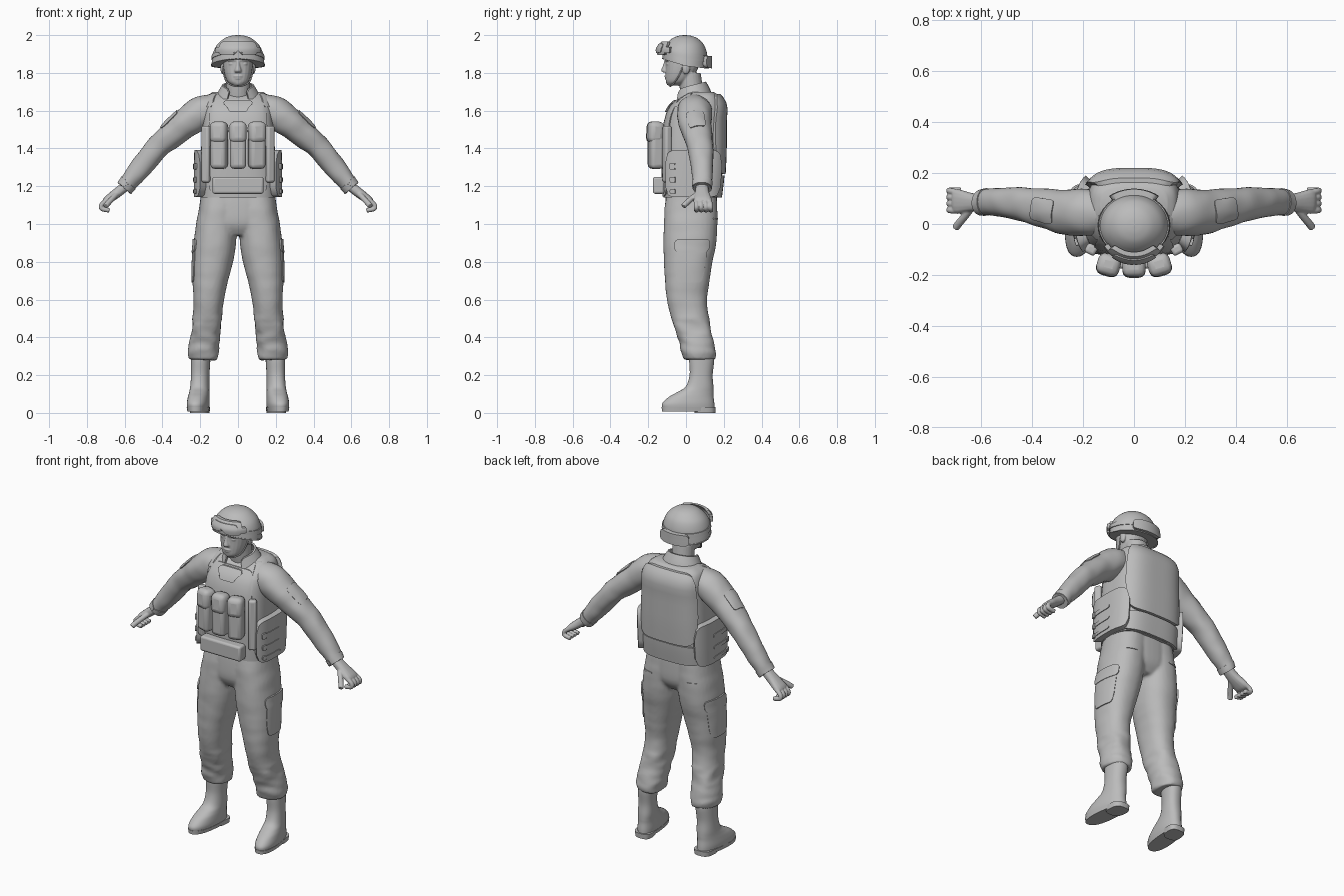
import bpy, bmesh
from math import sin, cos, pi, radians
from mathutils import Vector, Matrix, noise

default_cube = bpy.data.objects.get("Cube")
if default_cube:
    bpy.data.objects.remove(default_cube, do_unlink=True)

grey = bpy.data.materials.new("plain grey")
grey.use_nodes = True
grey.diffuse_color = (0.5, 0.5, 0.5, 1)
grey.node_tree.nodes["Principled BSDF"].inputs["Base Color"].default_value = grey.diffuse_color


def surface(rows, power=2.0, upright=True, warp=None):
    """Smooth tube through rows of (x, y, z, half width, half depth); angle zero faces forward."""
    rows = [Vector(row) for row in rows]
    last = len(rows) - 1

    def spline(u):
        i = min(int(u), last - 1)
        t = u - i
        a, b, c, d = (rows[max(0, min(last, i + k))] for k in (-1, 0, 1, 2))
        return b + (c - a) * (t / 2) + (a - b * 2.5 + c * 2 - d / 2) * t**2 + (d - a + (b - c) * 3) * (t**3 / 2)

    def at(u, angle, lift=0.0):
        row = spline(u)
        across, back = Vector((1, 0, 0)), Vector((0, 1, 0))
        if not upright:
            ahead, behind = spline(min(u + 0.1, last)), spline(max(u - 0.1, 0))
            tangent = Vector((ahead - behind)[:3]).normalized()
            across = tangent.cross(back).normalized()
            back = across.cross(tangent).normalized()
        s, c = sin(angle), -cos(angle)
        r = (abs(s)**power + abs(c)**power)**(-1 / power)
        point = Vector(row[:3]) + across * (s * r * (row[3] + lift)) + back * (c * r * (row[4] + lift))
        return warp(point) if warp else point

    at.last = last
    return at


def skin(bm, rings):
    """Join closed rings of points and cap both ends."""
    loops = [[bm.verts.new(p) for p in ring] for ring in rings]
    for low, high in zip(loops, loops[1:]):
        for i in range(len(low)):
            bm.faces.new((low[i - 1], low[i], high[i], high[i - 1]))
    bm.faces.new(loops[0][::-1])
    bm.faces.new(loops[-1])


def finish(name, bm, mirror=False, voxel=0, smooth=2, bevel=0, angle=40):
    bmesh.ops.recalc_face_normals(bm, faces=bm.faces)
    mesh = bpy.data.meshes.new(name)
    bm.to_mesh(mesh)
    bm.free()
    mesh.materials.append(grey)
    part = bpy.data.objects.new(name, mesh)
    bpy.context.collection.objects.link(part)
    bpy.ops.object.select_all(action="DESELECT")
    part.select_set(True)
    bpy.context.view_layer.objects.active = part
    bpy.ops.object.shade_smooth_by_angle(angle=radians(angle))
    if bevel:
        rounding = part.modifiers.new("rounding", "BEVEL")
        rounding.width, rounding.segments = bevel, 3
    if mirror:
        part.modifiers.new("mirror", "MIRROR").use_mirror_merge = False
    if voxel:
        blend = part.modifiers.new("blend", "REMESH")
        blend.mode, blend.voxel_size, blend.use_smooth_shade = "VOXEL", voxel, True
        soften = part.modifiers.new("soften", "SMOOTH")
        soften.factor, soften.iterations = 0.5, smooth


def loft(name, surfaces, sides=32, steps=5, **options):
    bm = bmesh.new()
    for at in surfaces:
        count = at.last * steps
        skin(bm, [[at(k / steps, 2 * pi * i / sides) for i in range(sides)] for k in range(count + 1)])
    finish(name, bm, **options)


def panel(name, at, u0, u1, a0, a1, lift, taper=1.0, notch=0.0, **options):
    """Raised patch that follows a surface, with rounded corners and an optional notch below."""
    bm, rings, columns, levels = bmesh.new(), [], 24, 8
    for k in range(columns + 1):
        s = 1.98 * k / columns - 0.99
        tall = (1 - abs(s)**8)**0.3
        floor = notch * max(0, 1 - abs(s) * 4)
        outer, inner = [], []
        for j in range(levels + 1):
            v = j / levels
            u = (u0 + u1) / 2 + (u1 - u0) * (floor + v * (1 - floor) - 0.5) * tall
            a = (a0 + a1) / 2 + (a1 - a0) / 2 * s * (1 + (taper - 1) * (1 - v))
            outer.append(at(u, a, lift))
            inner.append(at(u, a, -0.006))
        rings.append(outer + inner[::-1])
    skin(bm, rings)
    finish(name, bm, **options)


def box(name, place, size, turn=0.0, lean=0.0, bevel=0.012, mirror=False):
    bm = bmesh.new()
    matrix = Matrix.Translation(place) @ Matrix.Rotation(turn, 4, "Z") @ Matrix.Rotation(lean, 4, "X")
    bmesh.ops.create_cube(bm, size=1, matrix=matrix @ Matrix.Diagonal((*size, 1)))
    finish(name, bm, mirror=mirror, bevel=bevel, angle=50)


def tube(points, radius):
    return surface([(*p, radius, radius) for p in points], upright=False)


def ball(x, y, z, rx, ry, rz):
    return surface([(x, y, z - rz * cos(t * pi / 6), rx * sin(t * pi / 6) + 0.001,
                     ry * sin(t * pi / 6) + 0.001) for t in range(7)])


# Trousers: hips and legs blended, with loose folds towards the cuffs
def leg_folds(p):
    return p + noise.noise_vector(Vector((p.x * 9, p.y * 9, p.z * 24))) * (0.01 if p.z < 0.52 else 0.002)


leg = surface([
    (.09, .03, 1.17, .105, .13), (.1, .026, 1.08, .107, .14), (.112, .025, 1.0, .11, .142),
    (.122, .02, .9, .112, .14), (.133, .012, .8, .107, .128), (.147, .007, .7, .094, .118),
    (.155, .005, .6, .081, .106), (.163, .022, .5, .077, .099), (.174, .048, .4, .078, .095),
    (.183, .067, .32, .08, .09), (.183, .067, .28, .075, .086)], 2.3, warp=leg_folds)
hips = surface([(0, .03, 1.2, .19, .13), (0, .027, 1.1, .2, .138), (0, .025, 1.0, .19, .135),
                (0, .022, .94, .1, .1)], 2.4)
loft("trousers", [leg, hips], mirror=True, voxel=0.009, smooth=4)
panel("thigh_pockets", leg, 3.0, 5.1, 1.05, 2.3, 0.005, mirror=True)
panel("thigh_pocket_flaps", leg, 2.8, 3.5, 1.0, 2.35, 0.008, mirror=True)
panel("hip_pocket_seams", leg, 1.6, 1.72, 2.5, 3.1, 0.003, mirror=True)

# Boots: shaft and foot in one loft, toes turned slightly out
def toe_out(p):
    return p + Vector((-0.1 * (p.y - 0.08), 0, 0))


boot = surface([
    (.204, .013, .02, .055, .138), (.204, .012, .05, .058, .138), (.203, .028, .085, .055, .118),
    (.202, .05, .11, .052, .096), (.201, .072, .14, .05, .073), (.2, .08, .2, .048, .061),
    (.198, .083, .27, .05, .066), (.198, .083, .3, .05, .066)], 2.3, warp=toe_out)
loft("boots", [boot], mirror=True)
loft("boot_soles", [surface([(.204, .013, .008, .054, .14), (.204, .013, .03, .058, .142)], 2.4, warp=toe_out)], mirror=True)
loft("boot_heels", [surface([(.204, .1, 0, .05, .055), (.204, .1, .03, .054, .057)], 3, warp=toe_out)], mirror=True)

# Sleeves, cuffs and arm pockets
def sleeve_folds(p):
    return p + noise.noise_vector(p * 14) * 0.005


sleeve = surface([
    (.09, .045, 1.6, .085, .085), (.19, .045, 1.59, .088, .092), (.275, .048, 1.535, .079, .087),
    (.36, .063, 1.465, .069, .076), (.43, .077, 1.4, .062, .068), (.51, .084, 1.305, .058, .06),
    (.57, .086, 1.23, .05, .052), (.605, .086, 1.19, .045, .046)], 2.1, False, sleeve_folds)
loft("sleeves", [sleeve], mirror=True)
panel("sleeve_cuffs", sleeve, 6.2, 6.95, 0, 2 * pi, 0.004, mirror=True)
panel("arm_pockets", sleeve, 2.0, 3.0, 0.95, 2.15, 0.005, mirror=True)

# Hands: palm, curled fingers and thumb blended together
palm = surface([(.59, .085, 1.205, .026, .032), (.64, .085, 1.165, .026, .037),
                (.69, .088, 1.128, .022, .048), (.708, .088, 1.115, .015, .044)], 2.5, False)
fingers = [tube([(.69, y, 1.127), (.72, y * 1.04, 1.105), (.722, y * 1.06, 1.082),
                 (.68, y * 1.06, 1.072)], 0.0125) for y in (.052, .076, .1, .124)]
thumb = tube([(.635, .07, 1.165), (.665, .03, 1.135), (.69, 0, 1.108), (.7, -.015, 1.094)], 0.015)
loft("hands", [palm, thumb] + fingers, sides=16, mirror=True, voxel=0.004)

# Armoured vest
vest = surface([
    (0, .03, 1.14, .198, .148), (0, .034, 1.25, .198, .157), (0, .036, 1.4, .195, .162),
    (0, .043, 1.54, .188, .155), (0, .06, 1.62, .182, .142), (0, .077, 1.675, .165, .1),
    (0, .085, 1.7, .13, .06)], 3.2)
loft("vest", [vest], sides=64)
panel("vest_back_plate", vest, 1.1, 5.4, pi - .95, pi + .95, 0.018)
panel("vest_back_band", vest, 0.02, 1.05, pi - .98, pi + .98, 0.012)
panel("vest_front_plate", vest, 0.1, 4.7, -.78, .78, 0.006)
panel("vest_chest_flap", vest, 3.6, 4.6, -.4, .4, 0.016, taper=0.65)
panel("vest_side_wings", vest, 0.05, 1.95, .85, 2.35, 0.036, mirror=True)
for number, level in enumerate((0.3, 0.8, 1.3)):
    panel(f"side_strap_{number}", vest, level, level + 0.16, 1.05, 1.75, 0.04, mirror=True)
    panel(f"side_buckle_{number}", vest, level - 0.03, level + 0.19, 1.0, 1.13, 0.045, mirror=True)
panel("shoulder_straps", vest, 4.0, 5.6, .7, 1.0, 0.006, mirror=True)

# Three fanned ammunition pouches and the low front pouch
for side, label in ((-1, "right"), (0, "middle"), (1, "left")):
    turn, x, y = side * 0.28, side * 0.1, -0.165 + abs(side) * 0.006
    box(f"{label}_pouch", (x, y, 1.41), (.086, .075, .235), turn, bevel=0.022)
    box(f"{label}_pouch_flap", (x, y - 0.003, 1.485), (.092, .084, .115), turn, -0.06, bevel=0.028)
box("low_front_pouch", (0, -.145, 1.205), (.27, .06, .09), bevel=0.012)
box("side_pouches", (.168, -.1, 1.37), (.045, .04, .3), 0.5, bevel=0.012, mirror=True)

# Head: skull, jaw, features and neck blended together
skull = surface([
    (0, -.062, 1.733, .028, .034), (0, -.048, 1.752, .054, .058), (0, -.033, 1.785, .069, .075),
    (0, -.022, 1.825, .077, .086), (0, -.015, 1.87, .08, .093), (0, -.01, 1.93, .08, .09)], 2.3)
neck = surface([(0, .045, 1.64, .07, .065), (0, .03, 1.71, .064, .062), (0, .018, 1.8, .062, .06)])
nose = surface([(0, -.108, 1.802, .016, .012), (0, -.112, 1.813, .018, .019),
                (0, -.107, 1.84, .011, .015), (0, -.1, 1.87, .009, .013)])
features = [
    ball(0, -.1, 1.782, .026, .014, .006), ball(0, -.098, 1.771, .022, .014, .006),
    ball(0, -.09, 1.748, .022, .014, .014), ball(0, -.096, 1.868, .062, .016, .01)]
for side in (-1, 1):
    features += [ball(side * .08, 0, 1.825, .012, .02, .032), ball(side * .033, -.094, 1.848, .015, .01, .008)]
loft("head", [skull, neck, nose] + features, sides=24, voxel=0.004, smooth=2)
loft("chin_strap", [tube([(.083, -.01, 1.86), (.077, -.03, 1.8), (.056, -.062, 1.748), (0, -.085, 1.728),
                          (-.056, -.062, 1.748), (-.077, -.03, 1.8), (-.083, -.01, 1.86)], 0.004)], sides=10)

# Shirt collar, higher at the back and open at the throat
collar = surface([(0, .036, 1.65, .125, .1), (0, .034, 1.69, .105, .088), (0, .028, 1.735, .08, .073)],
                 warp=lambda p: p + Vector((0, 0, 0.25 * (p.y - 0.03))))
panel("collar", collar, 0, 2, .5, 2 * pi - .5, 0.005)

# Helmet with the rim raised over the brow
def raise_brow(p):
    slope = 0.3 if p.y < 0 else 0.12
    return p - Vector((0, 0, slope * p.y * max(0, min(1, (1.95 - p.z) * 10))))


helmet = surface([
    (0, -.005, 1.836, .141, .12), (0, -.005, 1.87, .137, .119), (0, -.006, 1.91, .13, .117),
    (0, -.006, 1.95, .11, .1), (0, -.006, 1.982, .073, .068), (0, -.006, 1.996, .037, .034),
    (0, -.006, 2.0, .004, .004)], warp=raise_brow)
loft("helmet", [helmet], sides=48)
panel("helmet_rim", helmet, 0, 0.25, 0, 2 * pi, 0.003)
panel("goggle_strap", helmet, 1.0, 1.7, .6, 2 * pi - .6, 0.005)
panel("helmet_back_pad", helmet, 0.2, 1.7, pi - .65, pi + .65, 0.024)

# Goggles resting on the front of the helmet
goggles = surface([(0, -.02, 1.895, .125, .122), (0, -.02, 1.93, .125, .122), (0, -.01, 1.967, .112, .106)])
panel("goggle_frame", goggles, 0, 2, -.85, .85, 0.012, notch=0.35)
panel("goggle_lens", goggles, 0.4, 1.6, -.65, .65, 0.017, notch=0.45)
panel("goggle_clips", goggles, 0.4, 1.2, .8, 1.05, 0.012, mirror=True)
